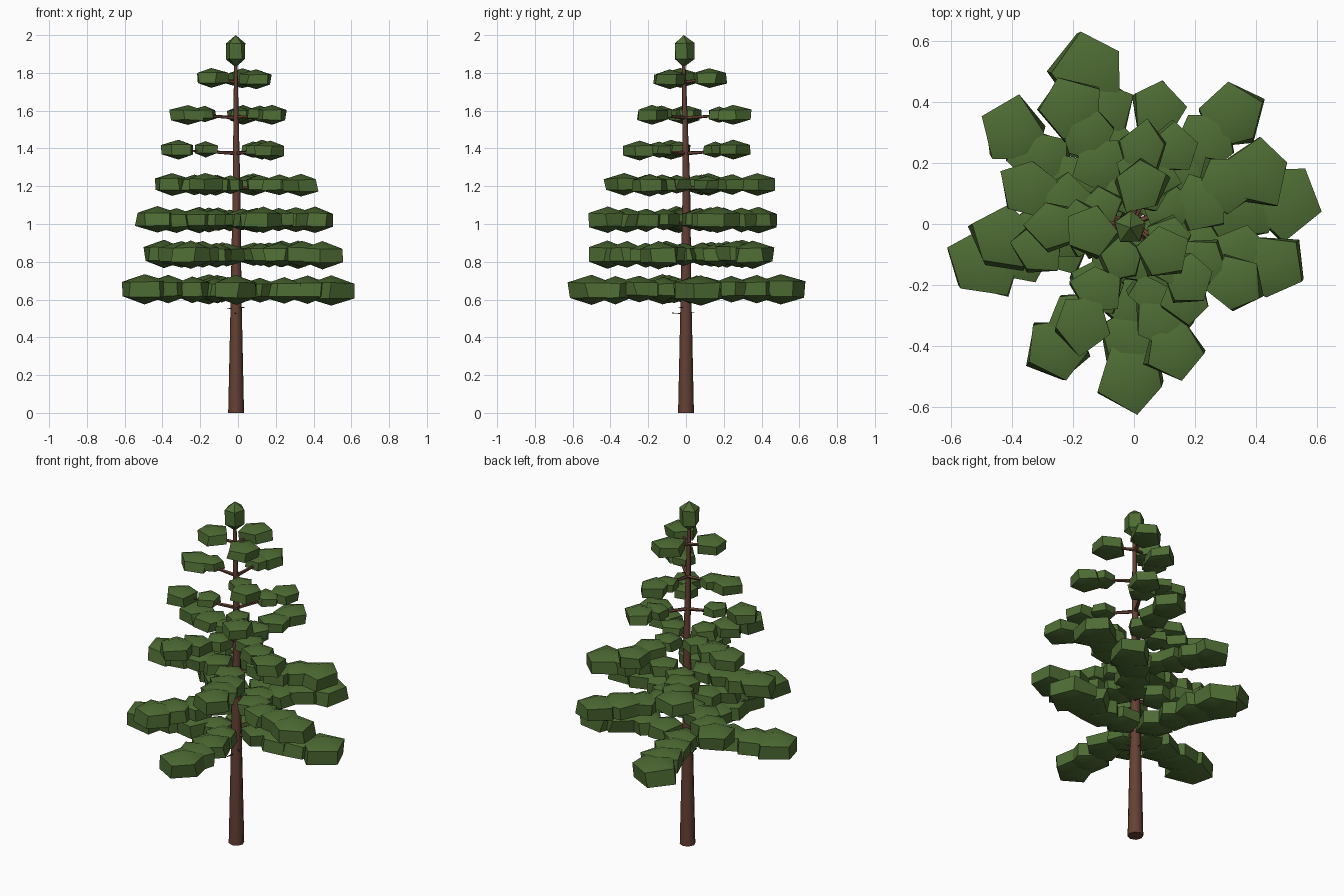
import bpy, bmesh, math, random
from mathutils import Vector

if "Cube" in bpy.data.objects:
    bpy.data.objects.remove(bpy.data.objects["Cube"])

random.seed(7)


def material(name, rgb):
    m = bpy.data.materials.new(name)
    m.diffuse_color = (*rgb, 1)
    m.use_nodes = True
    m.node_tree.nodes["Principled BSDF"].inputs["Base Color"].default_value = m.diffuse_color
    return m


GREEN = material("needle green", (0.076, 0.150, 0.034))
BROWN = material("bark brown", (0.130, 0.052, 0.034))


def finish(name, bm, mat, angle):
    bmesh.ops.recalc_face_normals(bm, faces=bm.faces[:])
    me = bpy.data.meshes.new(name)
    bm.to_mesh(me)
    bm.free()
    me.materials.append(mat)
    ob = bpy.data.objects.new(name, me)
    bpy.context.collection.objects.link(ob)
    bpy.ops.object.select_all(action='DESELECT')
    bpy.context.view_layer.objects.active = ob
    ob.select_set(True)
    bpy.ops.object.shade_smooth_by_angle(angle=math.radians(angle))
    return ob


def tube(bm, points, radii, sides):
    """Tapered tube through a list of points."""
    axis = (Vector(points[-1]) - Vector(points[0])).normalized()
    u = axis.orthogonal().normalized()
    v = axis.cross(u)
    rings = []
    for p, r in zip(points, radii):
        rings.append([bm.verts.new(Vector(p) + r * (u * math.cos(a) + v * math.sin(a)))
                      for a in (math.tau * i / sides for i in range(sides))])
    for a, b in zip(rings, rings[1:]):
        for i in range(sides):
            j = (i + 1) % sides
            bm.faces.new((a[i], a[j], b[j], b[i]))
    bm.faces.new(rings[0][::-1])
    bm.faces.new(rings[-1])


def clump(bm, centre, radius, height, turn, jitter=0.12):
    """Five-sided blob: two rings between two poles."""
    c = Vector(centre)
    wob = lambda: 1 + random.uniform(-jitter, jitter)
    spread = [wob() for _ in range(5)]
    low, high = [], []
    for ring, s in ((low, -0.25), (high, 0.25)):
        for i in range(5):
            a = turn + math.tau * i / 5 + random.uniform(-jitter, jitter)
            r = radius * spread[i] * (1 + random.uniform(-jitter, jitter) * 0.7)
            ring.append(bm.verts.new(c + Vector((r * math.cos(a), r * math.sin(a),
                                                 height * s * wob()))))
    bottom = bm.verts.new(c - Vector((0, 0, height / 2)))
    top = bm.verts.new(c + Vector((0, 0, height / 2)))
    for i in range(5):
        j = (i + 1) % 5
        bm.faces.new((low[i], low[j], high[j], high[i]))
        bm.faces.new((bottom, low[j], low[i]))
        bm.faces.new((top, high[i], high[j]))


# Trunk, tapering and leaning very slightly
bm = bmesh.new()
tube(bm, [(-0.01, 0, 0), (-0.01, 0, 0.6), (-0.008, 0.002, 1.2), (-0.012, -0.012, 1.86)],
     [0.042, 0.029, 0.02, 0.009], 8)
finish("trunk", bm, BROWN, 50)

# Short dead twigs under the crown
bm = bmesh.new()
for z, deg, length in ((0.525, 265, 0.075), (0.53, 80, 0.045), (0.55, 200, 0.05), (0.555, 320, 0.06)):
    a = math.radians(deg)
    tube(bm, [(-0.01, 0, z), (-0.01 + length * math.cos(a), length * math.sin(a), z + 0.004)],
         [0.005, 0.002], 4)
finish("dead_twigs", bm, BROWN, 50)

# Crown tiers: height, clump height, tip radius, clumps per branch,
# then (direction, distance of the last clump) for each branch
TIERS = [
    (0.652, 0.16, 0.125, 4, [(194, 0.51), (107, 0.525), (9, 0.50), (269, 0.50)]),
    (0.838, 0.15, 0.115, 4, [(239, 0.485), (342, 0.47), (48, 0.475), (143, 0.49)]),
    (1.022, 0.14, 0.11, 4, [(187, 0.43), (288, 0.435), (22, 0.44), (118, 0.435)]),
    (1.207, 0.12, 0.098, 3, [(161, 0.37), (78, 0.385), (330, 0.385), (242, 0.37)]),
    (1.392, 0.105, 0.087, 2, [(194, 0.325), (63, 0.28), (305, 0.30)]),
    (1.580, 0.105, 0.085, 2, [(181, 0.265), (84, 0.25), (315, 0.255)]),
    (1.770, 0.105, 0.090, 1, [(192, 0.145), (80, 0.125), (318, 0.13)]),
]

for n, (z, h, r, count, arms) in enumerate(TIERS, 1):
    leaves, wood = bmesh.new(), bmesh.new()
    for deg, reach in arms:
        a = math.radians(deg)
        d = Vector((math.cos(a), math.sin(a), 0))
        side = Vector((-d.y, d.x, 0))
        start = 0.12 if count > 2 else 0.175
        for k in range(count):
            t = k / (count - 1) if count > 1 else 1
            dist = start + (reach - start) * t
            size = 0.78 + 0.22 * t
            offset = side * random.uniform(-0.025, 0.025) * (1 - t)
            clump(leaves, d * dist + offset + Vector((0, 0, z + random.uniform(-0.004, 0.004))),
                  r * size, h * (0.82 + 0.18 * t), a + random.choice((0, math.pi)) +
                  random.uniform(-0.25, 0.25))
        tube(wood, [(-0.01, 0, z - 0.018), d * reach * 0.9 + Vector((0, 0, z - 0.002))],
             [0.011, 0.004], 5)
    finish(f"foliage_tier_{n}", leaves, GREEN, 40)
    finish(f"branches_tier_{n}", wood, BROWN, 50)

# Leader tuft at the tip
bm = bmesh.new()
clump(bm, (-0.012, -0.012, 1.915), 0.056, 0.17, 0.3, 0.05)
finish("top_tuft", bm, GREEN, 40)
